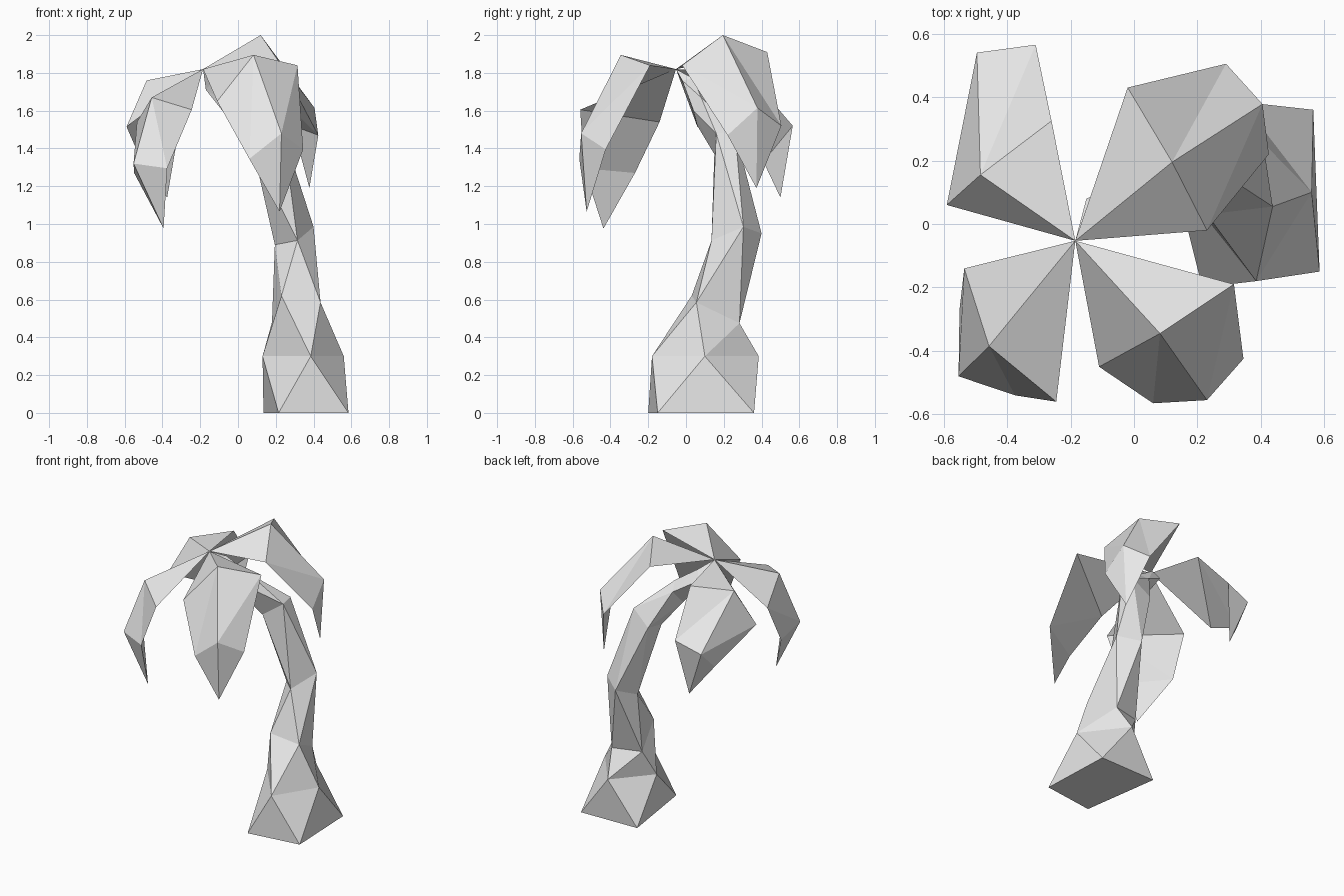
import bpy
import bmesh

default_cube = bpy.data.objects.get("Cube")
if default_cube:
    bpy.data.objects.remove(default_cube, do_unlink=True)


def make_material(name, colour):
    material = bpy.data.materials.new(name)
    material.use_nodes = True
    material.diffuse_color = colour
    material.node_tree.nodes["Principled BSDF"].inputs["Base Color"].default_value = colour
    return material


light_grey = make_material("light grey", (0.8, 0.8, 0.8, 1))


def triangle_band(bm, lower, upper):
    """Join two rings of equal size with a zigzag band of triangles."""
    count = len(lower)
    for i in range(count):
        following = (i + 1) % count
        bm.faces.new((lower[i], lower[following], upper[i]))
        bm.faces.new((upper[i], lower[following], upper[following]))


def fan(bm, ring, point):
    """Close a ring to a single point."""
    apex = bm.verts.new(point)
    for i in range(len(ring)):
        bm.faces.new((ring[i], ring[(i + 1) % len(ring)], apex))


def loft(name, sections, end_point, start_point=None):
    """Build a faceted solid through sections, closed at both ends."""
    bm = bmesh.new()
    rings = [[bm.verts.new(point) for point in section] for section in sections]
    for lower, upper in zip(rings, rings[1:]):
        triangle_band(bm, lower, upper)
    if start_point:
        fan(bm, rings[0], start_point)
    else:
        bm.faces.new(rings[0])
    fan(bm, rings[-1], end_point)
    bmesh.ops.recalc_face_normals(bm, faces=bm.faces[:])
    mesh = bpy.data.meshes.new(name)
    bm.to_mesh(mesh)
    bm.free()
    mesh.materials.append(light_grey)
    obj = bpy.data.objects.new(name, mesh)
    bpy.context.scene.collection.objects.link(obj)
    return obj


# Crown point where the trunk and all fronds meet
crown = (-.185, -.053, 1.82)

# Trunk: four-sided sections, each turned half a step from the one below
base = [(.585, -.15, 0), (.565, .36, 0), (.135, .35, 0), (.215, -.2, 0)]
flare = [(.56, .1, .3), (.34, .385, .3), (.13, .14, .3), (.385, -.18, .3)]
waist = [(.38, .283, .475), (.18, .23, .48), (.23, .03, .62), (.437, .055, .585)]
middle = [(.27, .4, .95), (.195, .26, .89), (.315, .135, .913), (.4, .304, .985)]
bend = [(.1, .28, 1.39), (.086, .15, 1.37), (.24, .16, 1.48), (.225, .26, 1.49)]
neck = [(-.02, .06, 1.52), (.02, .04, 1.6), (.03, .08, 1.67), (0, .15, 1.62)]
collar = [(-.17, 0, 1.71), (-.13, -.02, 1.76), (-.12, .04, 1.77), (-.15, .08, 1.71)]
loft("trunk", [base, flare, waist, middle, bend, neck, collar], crown)


def frond(name, shoulder, droop, tip):
    """Drooping leaf; each section is one edge, the ridge, the other edge."""
    return loft(name, [shoulder, droop], tip, start_point=crown)


# Fronds
frond("front_left_frond",
      shoulder=[(-.11, -.45, 1.65), (.082, -.345, 1.895), (.315, -.19, 1.84)],
      droop=[(.06, -.565, 1.345), (.23, -.555, 1.48), (.345, -.425, 1.395)],
      tip=(.22, -.526, 1.065))

frond("front_right_frond",
      shoulder=[(-.245, -.56, 1.605), (-.457, -.385, 1.67), (-.535, -.14, 1.54)],
      droop=[(-.375, -.54, 1.295), (-.553, -.48, 1.32), (-.55, -.27, 1.27)],
      tip=(-.394, -.437, .976))

frond("back_right_frond",
      shoulder=[(-.26, .325, 1.8), (-.484, .155, 1.76), (-.59, .06, 1.515)],
      droop=[(-.31, .565, 1.52), (-.495, .54, 1.46), (-.51, .41, 1.33)],
      tip=(-.375, .5, 1.14))

frond("back_left_frond",
      shoulder=[(-.02, .43, 1.91), (.12, .195, 2), (.23, -.02, 1.84)],
      droop=[(.29, .505, 1.52), (.405, .378, 1.615), (.425, .22, 1.47)],
      tip=(.378, .373, 1.19))
